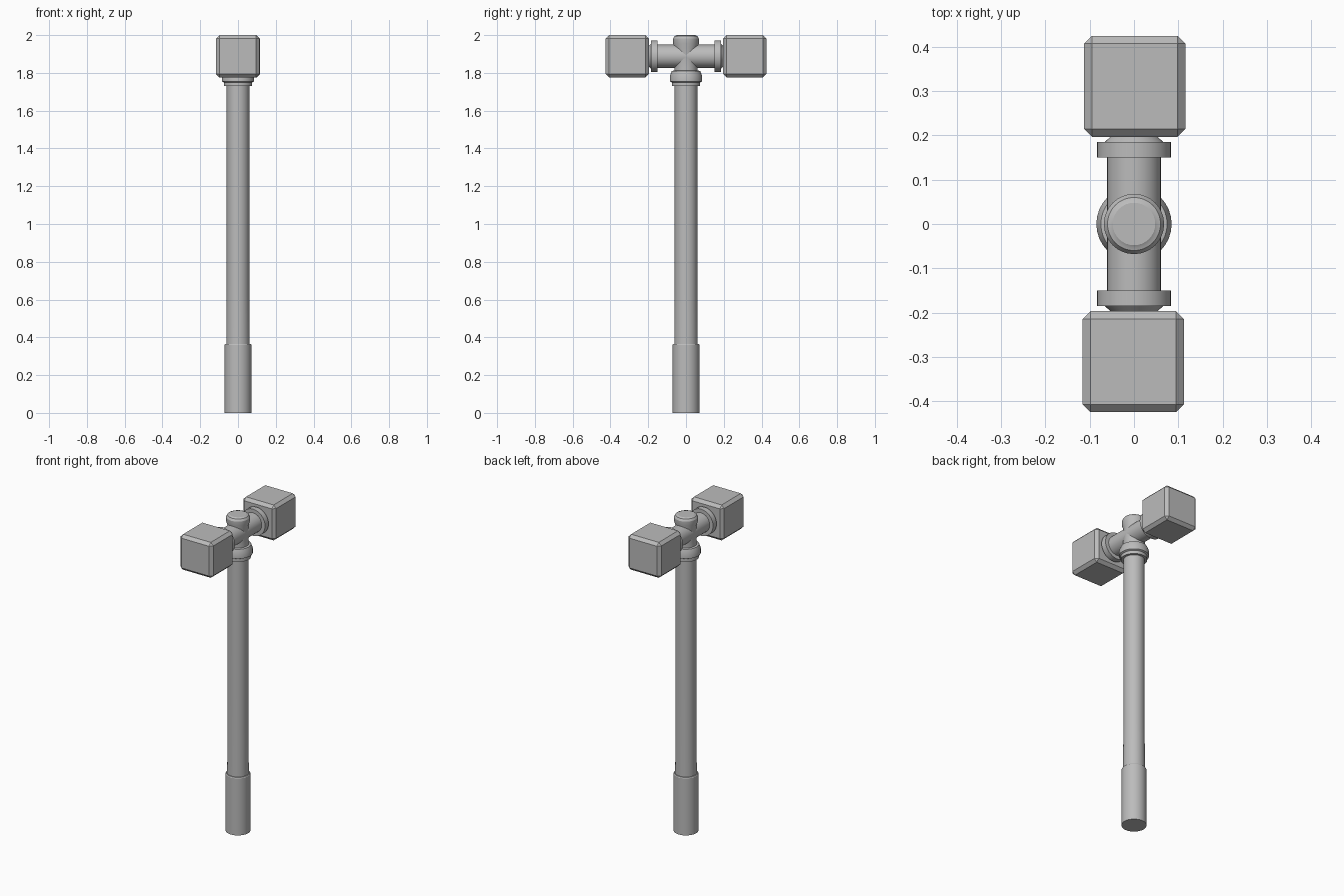
import bpy, bmesh, math
from mathutils import Matrix

if "Cube" in bpy.data.objects:
    bpy.data.objects.remove(bpy.data.objects["Cube"])

grey = bpy.data.materials.new("plain grey")
grey.diffuse_color = (0.5, 0.5, 0.5, 1)
grey.use_nodes = True
grey.node_tree.nodes["Principled BSDF"].inputs["Base Color"].default_value = grey.diffuse_color
AXIS_Z = 1.888  # height of the horizontal pipe


def finish(bm, name, smooth=True):
    bmesh.ops.recalc_face_normals(bm, faces=bm.faces)
    me = bpy.data.meshes.new(name)
    bm.to_mesh(me)
    bm.free()
    me.materials.append(grey)
    ob = bpy.data.objects.new(name, me)
    bpy.context.collection.objects.link(ob)
    if smooth:
        bpy.ops.object.select_all(action='DESELECT')
        bpy.context.view_layer.objects.active = ob
        ob.select_set(True)
        bpy.ops.object.shade_smooth_by_angle(angle=math.radians(30))
    return ob


def lathe(name, profile, matrix=Matrix(), sides=32):
    """Closed turned solid from (radius, height) pairs."""
    bm = bmesh.new()
    rings = []
    for r, h in profile:
        rings.append([bm.verts.new((r * math.cos(2 * math.pi * i / sides),
                                    r * math.sin(2 * math.pi * i / sides), h))
                      for i in range(sides)])
    for a, b in zip(rings, rings[1:]):
        for i in range(sides):
            j = (i + 1) % sides
            bm.faces.new((a[i], a[j], b[j], b[i]))
    bm.faces.new(rings[0][::-1])
    bm.faces.new(rings[-1])
    bm.transform(matrix)
    return finish(bm, name)


# grip and shaft in one turned piece
lathe("handle", [(0.071, 0), (0.071, 0.36), (0.068, 0.365), (0.062, 0.365),
                 (0.06, 0.68), (0.06, 1.74)])

# collar under the cross joint
lathe("collar", [(0.075, 1.73), (0.075, 1.75), (0.085, 1.755), (0.085, 1.785),
                 (0.075, 1.81), (0.06, 1.813)])

# upright pipe of the cross joint with its rounded cap
lathe("upright_pipe", [(0.062, 1.80), (0.06, 1.93), (0.068, 1.955), (0.068, 1.982),
                       (0.06, 1.995), (0.053, 1.997), (0.048, 2.0)])

# arms, flanges and hammer heads on both sides
for side, label in ((1, "back"), (-1, "front")):
    m = Matrix.Translation((0, 0, AXIS_Z)) @ Matrix.Rotation(-side * math.pi / 2, 4, 'X')
    lathe(label + "_arm", [(0.061, 0), (0.061, 0.15), (0.084, 0.15), (0.084, 0.185),
                           (0.066, 0.185), (0.05, 0.2)], m)
    bm = bmesh.new()
    bmesh.ops.create_cube(bm, size=1)
    bm.transform(Matrix.Translation((side * 0.002, side * 0.311, AXIS_Z))
                 @ Matrix.Diagonal((0.229, 0.228, 0.224, 1)))
    bmesh.ops.bevel(bm, geom=bm.edges[:], offset=0.018, segments=1, affect='EDGES')
    finish(bm, label + "_hammer_head", smooth=False)
